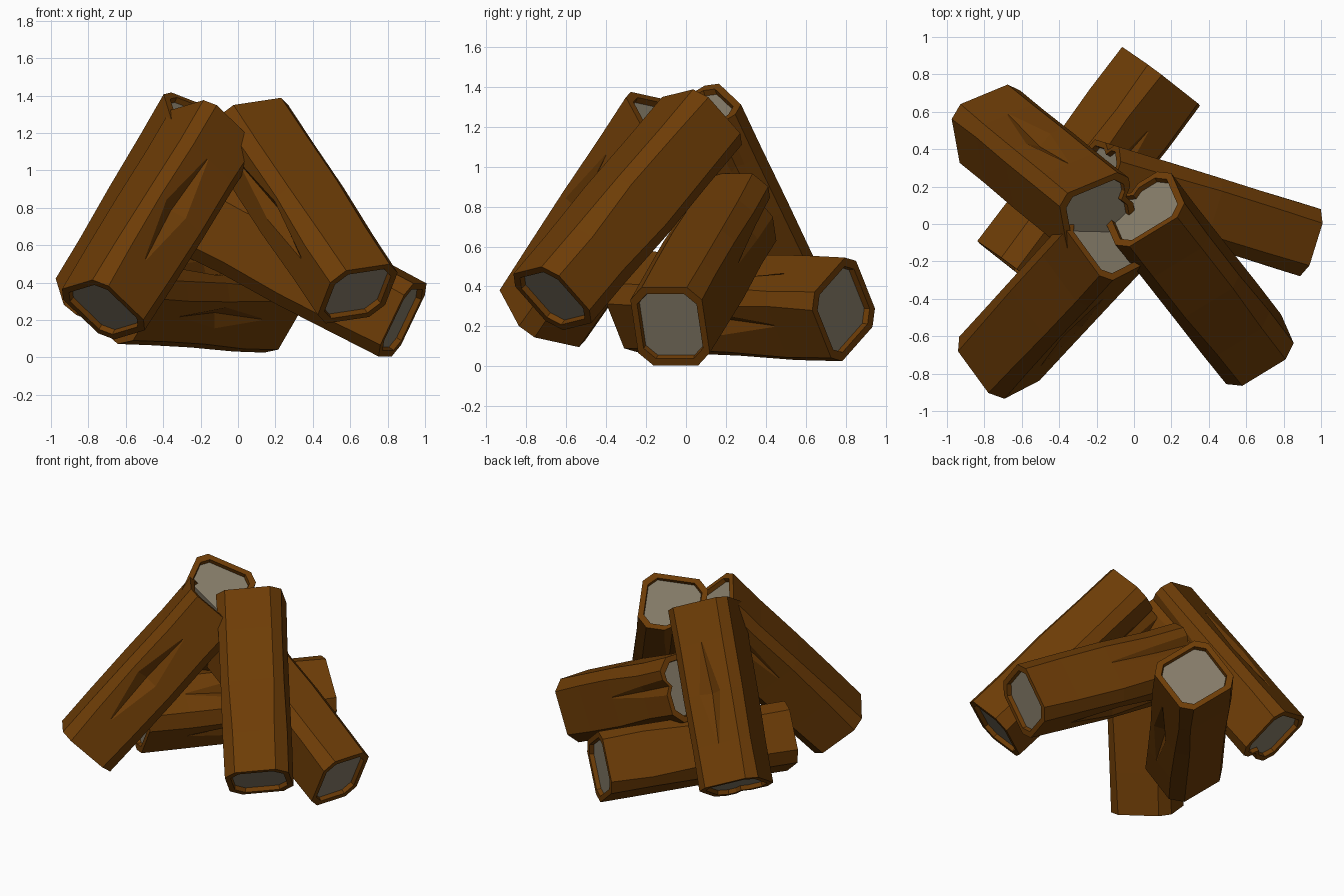
import bpy, bmesh, math, random
from mathutils import Vector

if "Cube" in bpy.data.objects:
    bpy.data.objects.remove(bpy.data.objects["Cube"])

random.seed(7)

def material(name, rgb):
    m = bpy.data.materials.new(name)
    m.diffuse_color = (*rgb, 1)
    m.use_nodes = True
    m.node_tree.nodes["Principled BSDF"].inputs["Base Color"].default_value = m.diffuse_color
    return m

BARK = material("brown bark", (0.155, 0.046, 0.002))
CUT = material("grey cut wood", (0.235, 0.2, 0.14))

def section(w, h, c, depths):
    """Chamfered rectangle; each side carries a V groove of the given depth."""
    a, b = w / 2, h / 2
    sides = [((-a + c, -b), (a - c, -b)), ((a, -b + c), (a, b - c)),
             ((a - c, b), (-a + c, b)), ((-a, b - c), (-a, -b + c))]
    pts = []
    for i, (p, q) in enumerate(sides):
        p, q = Vector(p), Vector(q)
        inward = Vector((-(q - p).y, (q - p).x)).normalized()
        mid = (0.42, 0.62, 0.5, 0.36)[i]
        half = 0.02 + 4.5 * depths[i]
        pts += [p, p.lerp(q, mid - half), p.lerp(q, mid) + inward * depths[i],
                p.lerp(q, mid + half), q]
    return pts

def log(name, start, end, roll, w, h, grooves):
    """Log from start to end. grooves: per side, depth at the five rings."""
    start, end = Vector(start), Vector(end)
    n = (end - start).normalized()
    s = n.cross(Vector((0, 0, 1))).normalized()
    u = s.cross(n)
    r = math.radians(roll)
    sx, sy = s * math.cos(r) + u * math.sin(r), u * math.cos(r) - s * math.sin(r)
    bm = bmesh.new()

    def ring(centre, pts, k=1.0):
        return [bm.verts.new(centre + (sx * p.x + sy * p.y) * k) for p in pts]

    def bridge(a, b):
        m = len(a)
        for i in range(m):
            bm.faces.new((a[i], a[(i + 1) % m], b[(i + 1) % m], b[i]))

    # bark rings along the length
    rings, profiles = [], []
    for j, t in enumerate((0, 0.22, 0.5, 0.78, 1)):
        pts = section(w * random.uniform(0.98, 1.02), h * random.uniform(0.98, 1.02),
                      0.065 + random.uniform(-0.012, 0.012), [g[j] for g in grooves])
        profiles.append(pts)
        rings.append(ring(start.lerp(end, t), pts))
    for a, b in zip(rings, rings[1:]):
        bridge(a, b)
    # bark rim and recessed cut face at both ends
    for outer, pts, centre, d in ((rings[0], profiles[0], start, n), (rings[-1], profiles[-1], end, -n)):
        lip = ring(centre, pts, 0.83)
        floor = ring(centre + d * 0.03, pts, 0.81)
        bridge(outer, lip)
        bridge(lip, floor)
        bm.faces.new(floor).material_index = 1
    bmesh.ops.recalc_face_normals(bm, faces=bm.faces)
    me = bpy.data.meshes.new(name)
    bm.to_mesh(me)
    bm.free()
    me.materials.append(BARK)
    me.materials.append(CUT)
    ob = bpy.data.objects.new(name, me)
    bpy.context.collection.objects.link(ob)

NONE = (0, 0, 0, 0, 0)
LOW = (0.04, 0.03, 0, 0, 0)        # split running in from the start end
HIGH = (0, 0, 0, 0.025, 0.035)     # split running in from the far end
MID = (0, 0, 0.05, 0, 0)           # dent half way along

# three logs leaning together
log("front_left_log", (-0.72, -0.72, 0.255), (-0.13, -0.08, 1.21), 15, 0.42, 0.42, (NONE, MID, NONE, HIGH))
log("front_right_log", (0.64, -0.67, 0.34), (0.05, 0.08, 1.23), 10, 0.43, 0.39, (HIGH, NONE, NONE, MID))
log("back_left_log", (-0.77, 0.52, 0.28), (-0.19, 0.045, 1.26), 34, 0.42, 0.41, (LOW, NONE, MID, HIGH))
# two low logs underneath
log("back_low_log", (-0.635, -0.245, 0.325), (0.145, 0.79, 0.285), -35, 0.43, 0.42, (NONE, MID, MID, NONE))
log("right_low_log", (0.88, -0.08, 0.2), (-0.20, 0.255, 0.765), 0, 0.37, 0.44, (MID, HIGH, NONE, NONE))
